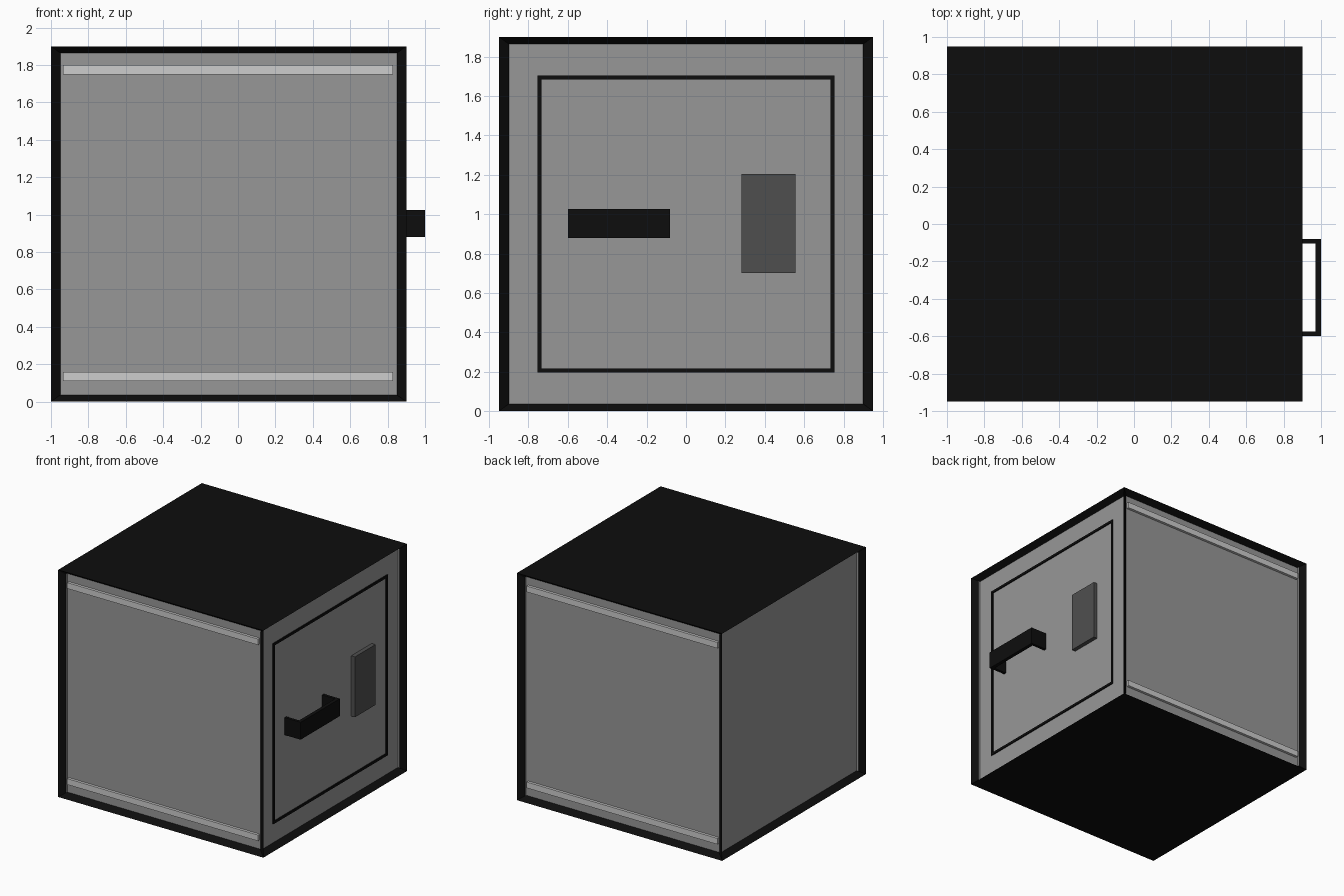
import bpy, bmesh
from mathutils import Matrix, Vector

if "Cube" in bpy.data.objects:
    bpy.data.objects.remove(bpy.data.objects["Cube"])


def material(name, value):
    m = bpy.data.materials.new(name)
    m.diffuse_color = (value, value, value, 1)
    m.use_nodes = True
    m.node_tree.nodes["Principled BSDF"].inputs["Base Color"].default_value = m.diffuse_color
    return m


BLACK = material("black_frame", 0.004)
GREY = material("grey_panel", 0.31)
LIGHT = material("light_strip", 0.61)
DARK = material("dark_pad", 0.078)


def finish(bm, name, *mats):
    me = bpy.data.meshes.new(name)
    bm.to_mesh(me)
    bm.free()
    for m in mats:
        me.materials.append(m)
    ob = bpy.data.objects.new(name, me)
    bpy.context.collection.objects.link(ob)
    return ob


def add_box(bm, lo, hi):
    lo, hi = Vector(lo), Vector(hi)
    mat = Matrix.Translation((lo + hi) / 2) @ Matrix.Diagonal((*(hi - lo), 1))
    bmesh.ops.create_cube(bm, size=1, matrix=mat)


def boxes(name, mat, *spans):
    bm = bmesh.new()
    for lo, hi in spans:
        add_box(bm, lo, hi)
    return finish(bm, name, mat)


# Cabinet: black shell with a sunken grey panel on each of the four sides
bm = bmesh.new()
add_box(bm, (-1, -0.95, 0), (0.9, 0.95, 1.9))
bm.normal_update()
sides = [f for f in bm.faces if abs(f.normal.z) < 0.5]
bmesh.ops.inset_individual(bm, faces=sides, thickness=0.05, depth=-0.05)
for f in sides:
    f.material_index = 1
finish(bm, "cabinet", BLACK, GREY)

# Light strips along the top and bottom of the front and back panels
for label, s in (("front", -1), ("back", 1)):
    y0, y1 = sorted((s * 0.90, s * 0.922))
    for level, z in (("lower", 0.11), ("upper", 1.75)):
        boxes(f"{label}_{level}_strip", LIGHT, ((-0.935, y0, z), (0.83, y1, z + 0.05)))

# Door outline: four thin bars just proud of the right panel
X0, X1 = 0.85, 0.859
boxes("door_outline", BLACK,
      ((X0, -0.755, 0.195), (X1, 0.755, 0.215)),
      ((X0, -0.755, 1.685), (X1, 0.755, 1.705)),
      ((X0, -0.755, 0.215), (X1, -0.735, 1.685)),
      ((X0, 0.735, 0.215), (X1, 0.755, 1.685)))

# Door handle: grip bar on two legs
boxes("door_handle", BLACK,
      ((0.97, -0.6, 0.88), (1.0, -0.08, 1.025)),
      ((X0, -0.6, 0.88), (0.97, -0.576, 1.025)),
      ((X0, -0.104, 0.88), (0.97, -0.08, 1.025)))

# Control pad beside the handle
boxes("control_pad", DARK, ((X0, 0.283, 0.7), (0.885, 0.555, 1.205)))
